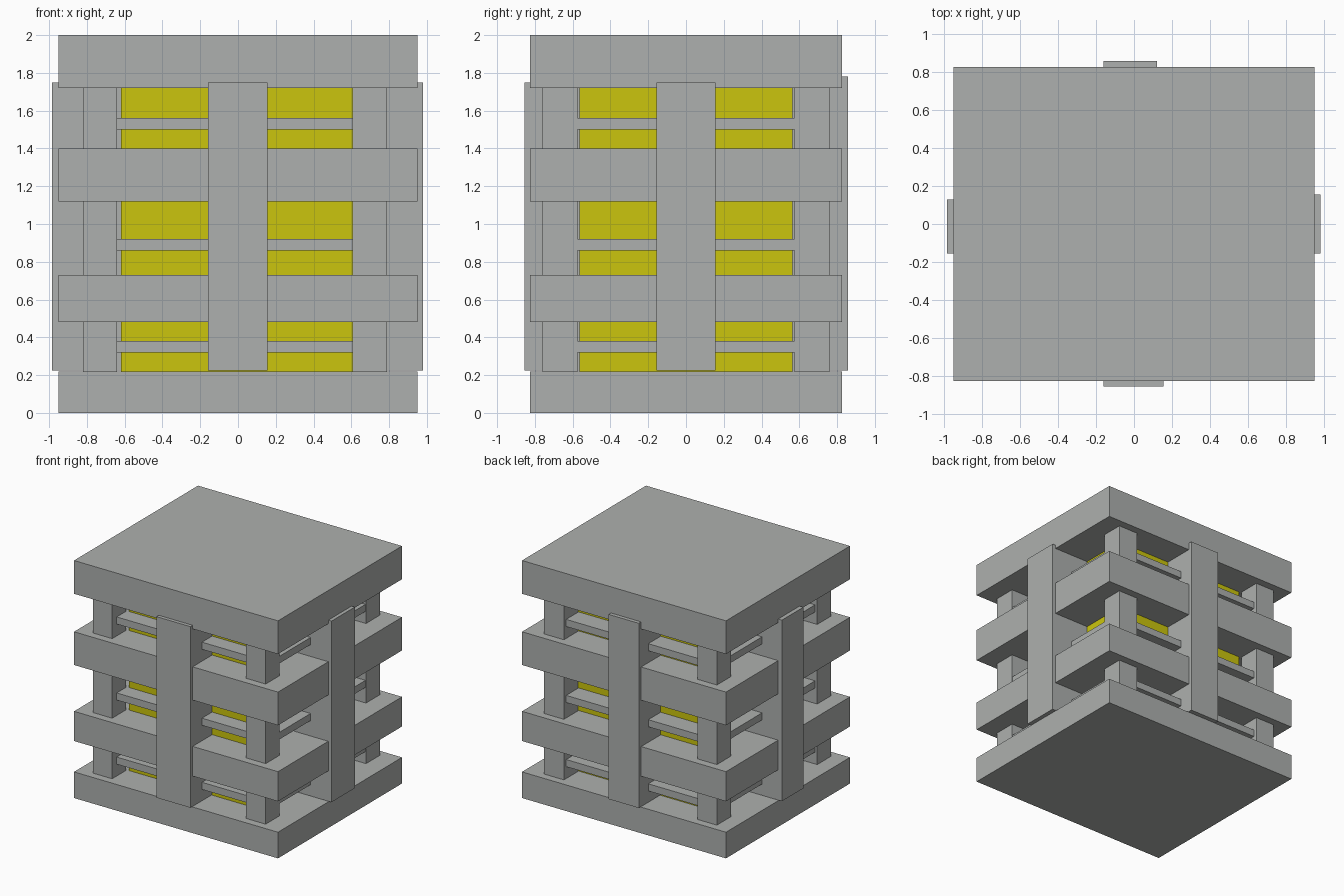
import bpy

if "Cube" in bpy.data.objects:
    bpy.data.objects.remove(bpy.data.objects["Cube"])

def mat(name, rgb):
    m = bpy.data.materials.new(name)
    m.diffuse_color = (*rgb, 1)
    m.use_nodes = True
    m.node_tree.nodes["Principled BSDF"].inputs["Base Color"].default_value = m.diffuse_color
    return m

GREY = mat("steel grey", (0.42, 0.435, 0.425))
YELLOW = mat("warm yellow", (0.60, 0.56, 0.004))

def box(name, x, y, z, m=GREY):
    """Box from (min, max) ranges on each axis."""
    bpy.ops.mesh.primitive_cube_add(size=1)
    o = bpy.context.object
    o.name = name
    for v in o.data.vertices:
        v.co = [r[0] if c < 0 else r[1] for c, r in zip(v.co, (x, y, z))]
    o.data.materials.append(m)
    return o

# glowing core
CX, CY = 0.62, 0.565
box("core", (-CX, CX), (-CY, CY), (0.2, 1.75), YELLOW)

# horizontal slabs: base, two bands, lid
for name, z in (("base", (0, 0.22)), ("lower_band", (0.48, 0.73)),
                ("upper_band", (1.12, 1.40)), ("lid", (1.72, 2.0))):
    box(name, (-0.95, 0.95), (-0.825, 0.825), z)

# corner posts
for sx, x in (("left", (-0.82, -0.64)), ("right", (0.605, 0.79))):
    for sy, y in (("front", (-0.76, -0.575)), ("back", (0.575, 0.76))):
        box(f"{sy}_{sx}_post", x, y, (0.2, 1.75))

# thin rails around the core, one ring in each gap
for i, z in enumerate(((0.32, 0.38), (0.86, 0.92), (1.50, 1.56))):
    box(f"front_rail_{i}", (-0.7, 0.7), (-0.70, -0.5), z)
    box(f"back_rail_{i}", (-0.7, 0.7), (0.5, 0.73), z)
    box(f"left_rail_{i}", (-0.80, -0.55), (-0.65, 0.65), z)
    box(f"right_rail_{i}", (0.55, 0.785), (-0.65, 0.65), z)

# upright straps in the middle of each side
box("front_strap", (-0.16, 0.155), (-0.855, -0.5), (0.225, 1.75))
box("back_strap", (-0.16, 0.12), (0.5, 0.857), (0.225, 1.78))
box("left_strap", (-0.985, -0.55), (-0.155, 0.13), (0.225, 1.75))
box("right_strap", (0.55, 0.98), (-0.155, 0.155), (0.225, 1.75))
